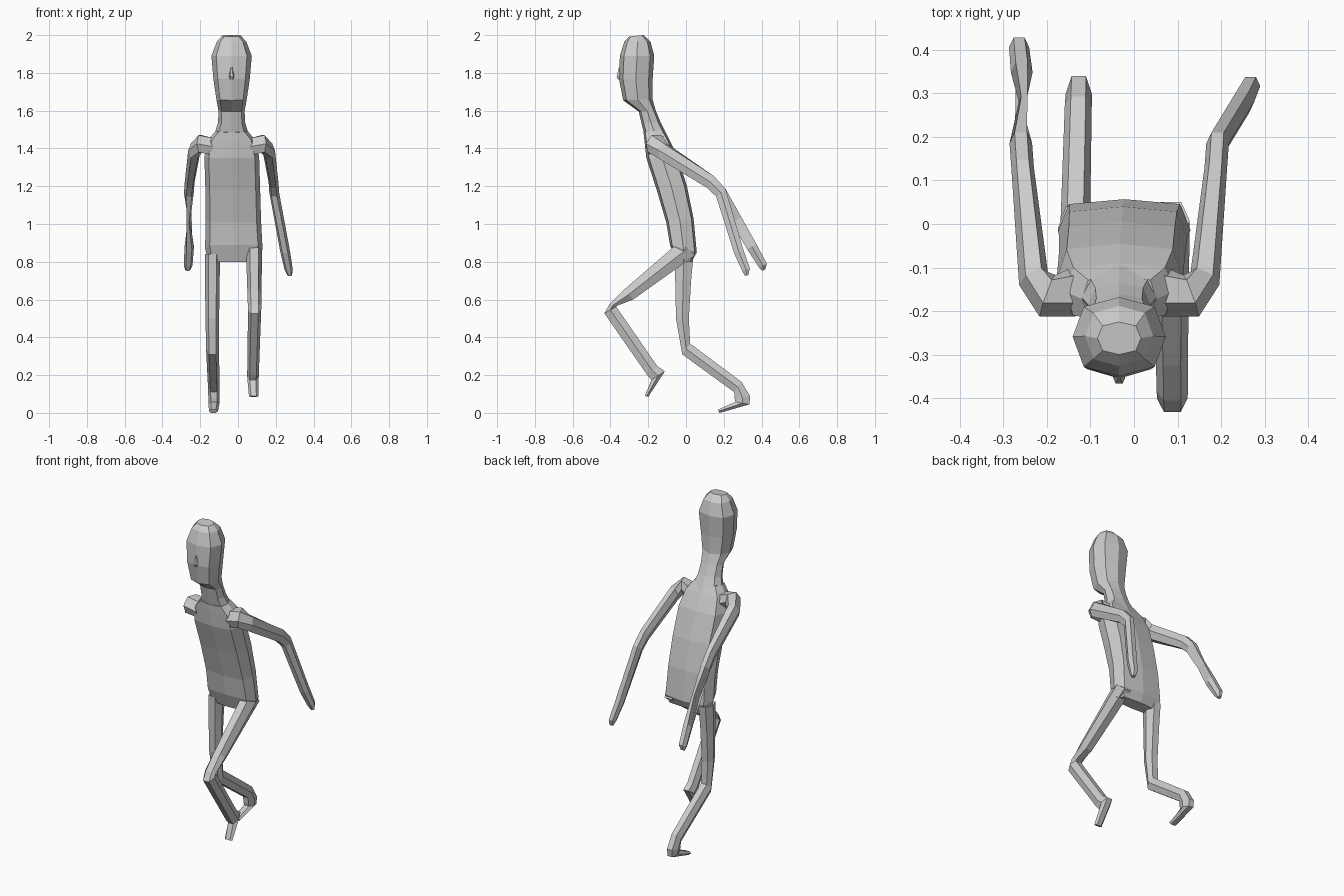
import bpy, bmesh
from mathutils import Vector as V

CX = -0.034  # body centre line

HEX = [(1, 0), (.55, 1), (-.55, 1), (-1, 0), (-.55, -1), (.55, -1)]


def octagon(q):
    return [(1, 0), (q, q), (0, 1), (-q, q), (-1, 0), (-q, -q), (0, -1), (q, -q)]


def loft(name, stations, section):
    """Skin rings given as (centre, half-axis a, half-axis b)."""
    bm = bmesh.new()
    rings = [[bm.verts.new(V(c) + V(a) * u + V(b) * w) for u, w in section]
             for c, a, b in stations]
    n = len(section)
    for r, s in zip(rings, rings[1:]):
        for i in range(n):
            j = (i + 1) % n
            bm.faces.new((r[i], r[j], s[j], s[i]))
    bm.faces.new(rings[0])
    bm.faces.new(rings[-1])
    bmesh.ops.recalc_face_normals(bm, faces=bm.faces[:])
    me = bpy.data.meshes.new(name)
    bm.to_mesh(me)
    bm.free()
    ob = bpy.data.objects.new(name, me)
    bpy.context.collection.objects.link(ob)
    return ob


def ring(x, r, f, b):
    """Ring from its side-view edge points f and b, each (y, z)."""
    f, b = V((x, *f)), V((x, *b))
    return (f + b) / 2, V((r, 0, 0)), (f - b) / 2


# Torso, leaning forward
loft("torso", [
    ring(-.022, .135, (-.05, .80), (.03, .80)),
    ring(-.022, .152, (-.085, .89), (.057, .85)),
    ring(-.025, .147, (-.105, 1.01), (.04, 1.03)),
    ring(-.028, .145, (-.155, 1.18), (.005, 1.20)),
    ring(-.033, .145, (-.21, 1.35), (-.045, 1.36)),
    ring(CX, .125, (-.22, 1.44), (-.09, 1.45)),
    ring(CX, .085, (-.225, 1.485), (-.12, 1.50)),
], octagon(.84))

# Neck and head
loft("head", [
    ring(CX, .098, (-.215, 1.45), (-.095, 1.46)),
    ring(CX, .072, (-.235, 1.53), (-.135, 1.54)),
    ring(CX, .069, (-.25, 1.595), (-.16, 1.60)),
    ring(CX, .080, (-.333, 1.655), (-.177, 1.66)),
    ring(CX, .096, (-.355, 1.77), (-.177, 1.76)),
    ring(CX, .107, (-.35, 1.89), (-.168, 1.89)),
    ring(CX, .078, (-.327, 1.965), (-.188, 1.965)),
    ring(CX, .050, (-.30, 1.993), (-.225, 2.0)),
], octagon(.76))

# Nose
loft("nose", [
    ring(CX, .005, (-.355, 1.83), (-.34, 1.83)),
    ring(CX, .014, (-.367, 1.78), (-.34, 1.78)),
    ring(CX, .008, (-.36, 1.765), (-.34, 1.765)),
], HEX)

# Arms: mirrored shoulder and upper arm, individual forearms
forearms = {
    "left_arm": (1, [
        ring(.250, .026, (.305, .86), (.255, .845)),
        ring(.268, .022, (.338, .765), (.296, .755)),
        ring(.274, .012, (.33, .730), (.312, .725)),
    ]),
    "right_arm": (-1, [
        ring(-.258, .025, (.372, .895), (.325, .865)),
        ring(-.264, .023, (.428, .79), (.385, .772)),
        ring(-.266, .013, (.42, .760), (.402, .752)),
    ]),
}
for name, (s, fore) in forearms.items():
    def side(c, a, b):
        return (CX + s * c[0], *c[1:]), (s * a[0], *a[1:]), b
    upper = [
        side((.10, -.155, 1.41), (0, -.058, 0), (0, .005, .045)),
        side((.165, -.165, 1.425), (.018, -.048, 0), (0, .01, .045)),
        side((.197, -.125, 1.388), (.033, -.015, 0), (0, .016, .038)),
        side((.222, .13, 1.222), (.026, 0, 0), (0, .017, .032)),
        side((.226, .185, 1.165), (.026, 0, 0), (0, .025, .02)),
    ]
    loft(name, upper + fore, HEX)

# Raised leg, bent forward
loft("left_leg", [
    ring(.085, .043, (-.035, .905), (.05, .835)),
    ring(.087, .037, (-.325, .655), (-.28, .60)),
    ring(.088, .036, (-.405, .575), (-.365, .567)),
    ring(.088, .035, (-.432, .527), (-.37, .563)),
    ring(.080, .031, (-.205, .20), (-.152, .248)),
    ring(.079, .031, (-.183, .175), (-.112, .22)),
    ring(.083, .025, (-.218, .09), (-.20, .085)),
], HEX)

# Trailing leg, standing on its toes
loft("right_leg", [
    ring(-.135, .040, (-.06, .84), (.04, .84)),
    ring(-.136, .039, (-.057, .70), (.027, .70)),
    ring(-.136, .036, (-.053, .50), (.015, .50)),
    ring(-.135, .034, (-.02, .31), (.022, .367)),
    ring(-.128, .031, (.255, .11), (.293, .165)),
    ring(-.127, .030, (.258, .075), (.340, .088)),
    ring(-.127, .029, (.262, .058), (.335, .045)),
    ring(-.130, .024, (.168, .017), (.178, 0)),
], HEX)
